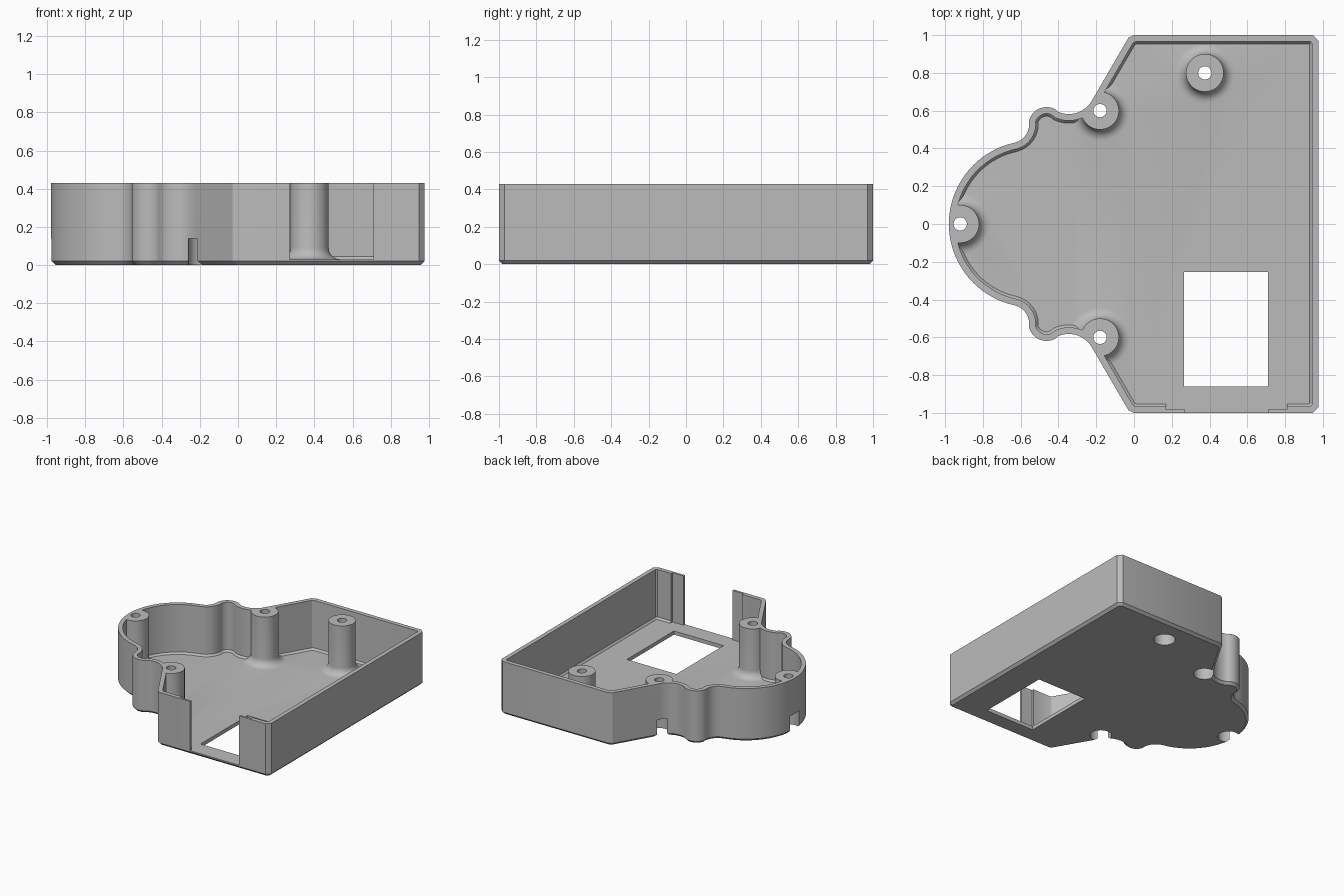
import bpy, bmesh
from math import sin, cos, radians, pi
from mathutils import Vector

if "Cube" in bpy.data.objects:
    bpy.data.objects.remove(bpy.data.objects["Cube"])

WALL, FLOOR, TOP, OVER = 0.035, 0.03, 0.43, 0.5

grey = bpy.data.materials.new("plain grey")
grey.use_nodes = True
colour = (0.5, 0.5, 0.5, 1)
grey.diffuse_color = colour
grey.node_tree.nodes["Principled BSDF"].inputs["Base Color"].default_value = colour


def arc(cx, cy, r, start, end, steps):
    angles = [radians(start + (end - start) * i / steps) for i in range(steps + 1)]
    return [Vector((cx + r * cos(a), cy + r * sin(a))) for a in angles]


def inset(points, d):
    """Move a counter-clockwise outline inward with mitred corners."""
    result = []
    for i, p in enumerate(points):
        a = (p - points[i - 1]).normalized()
        b = (points[(i + 1) % len(points)] - p).normalized()
        na, nb = Vector((-a.y, a.x)), Vector((-b.y, b.x))
        result.append(p + (na + nb) * d / (1 + na.dot(nb)))
    return result


def stack(name, levels):
    """Solid through a list of (z, outline) levels."""
    bm = bmesh.new()
    rings = [[bm.verts.new((p.x, p.y, z)) for p in pts] for z, pts in levels]
    n = len(rings[0])
    for low, high in zip(rings, rings[1:]):
        for i in range(n):
            j = (i + 1) % n
            bm.faces.new((low[i], low[j], high[j], high[i]))
    bm.faces.new(rings[0][::-1])
    bm.faces.new(rings[-1])
    bmesh.ops.recalc_face_normals(bm, faces=bm.faces)
    mesh = bpy.data.meshes.new(name)
    bm.to_mesh(mesh)
    bm.free()
    mesh.materials.append(grey)
    obj = bpy.data.objects.new(name, mesh)
    bpy.context.collection.objects.link(obj)
    return obj


def lathe(name, x, y, profile):
    return stack(name, [(z, arc(x, y, r, 0, 352.5, 47)) for z, r in profile])


def box(name, x0, x1, y0, y1, z0, z1):
    pts = [Vector(p) for p in ((x0, y0), (x1, y0), (x1, y1), (x0, y1))]
    return stack(name, [(z0, pts), (z1, pts)])


def cut(target, tool):
    tool.hide_render = True
    mod = target.modifiers.new("cut", "BOOLEAN")
    mod.operation, mod.solver, mod.object = "DIFFERENCE", "EXACT", tool
    bpy.ops.object.select_all(action="DESELECT")
    bpy.context.view_layer.objects.active = target
    target.select_set(True)
    bpy.ops.object.modifier_apply(modifier=mod.name)
    bpy.data.objects.remove(tool)


# Half outline: round nose, ear, waist, sloped shoulder, square end
half = arc(-0.54, 0, 0.44, 180, 102.3, 24)
half += arc(-0.655, 0.528, 0.1, -77.7, -1, 10)[1:]
half += arc(-0.463, 0.524, 0.095, 179, 59, 14)[1:]
half += arc(-0.345, 0.722, 0.14, 239, 330, 12)[1:]
half += [Vector(p) for p in ((-0.03, 0.985), (0, 1), (0.948, 1), (0.978, 0.97))]
mirrored = [Vector((p.x, -p.y)) for p in half[1:]]
outline = half[::-1] + mirrored

# Outer body with a chamfered bottom edge
body = stack("enclosure_body", [(0, inset(outline, 0.02)), (0.02, outline), (TOP, outline)])

# Cavity with a softened floor edge, keeping the screw posts standing
inner = inset(outline, WALL)
cavity = stack("cavity", [(FLOOR, inset(outline, 0.048)), (0.045, inner), (OVER, inner)])
posts = [(-0.92, 0), (-0.18, 0.6), (-0.18, -0.6), (0.375, 0.8)]
flare = [(FLOOR + 0.06 * (1 - cos(t)), 0.16 - 0.06 * sin(t))
         for t in (pi / 2 * i / 6 for i in range(7))]
for x, y in posts:
    cut(cavity, lathe("post", x, y, [(-0.1, 0.16)] + flare + [(0.6, 0.1)]))
cut(body, cavity)

# Screw holes with wide head recesses that break through the outer wall
for x, y in posts:
    cut(body, lathe("screw_hole", x, y, [(-0.1, 0.035), (OVER, 0.035)]))
    cut(body, lathe("head_recess", x, y, [(-0.1, 0.08), (0.14, 0.08)]))

# Floor window, front opening and the thinned wall beside it
cut(body, box("window", 0.265, 0.71, -0.86, -0.255, -0.1, 0.1))
cut(body, box("front_opening", 0.27, 0.71, -1.1, -0.94, FLOOR, OVER))
cut(body, box("thin_wall", 0.17, 0.81, -0.982, -0.94, FLOOR, OVER))

bpy.ops.object.select_all(action="DESELECT")
bpy.context.view_layer.objects.active = body
body.select_set(True)
bpy.ops.object.shade_smooth_by_angle(angle=radians(30))
